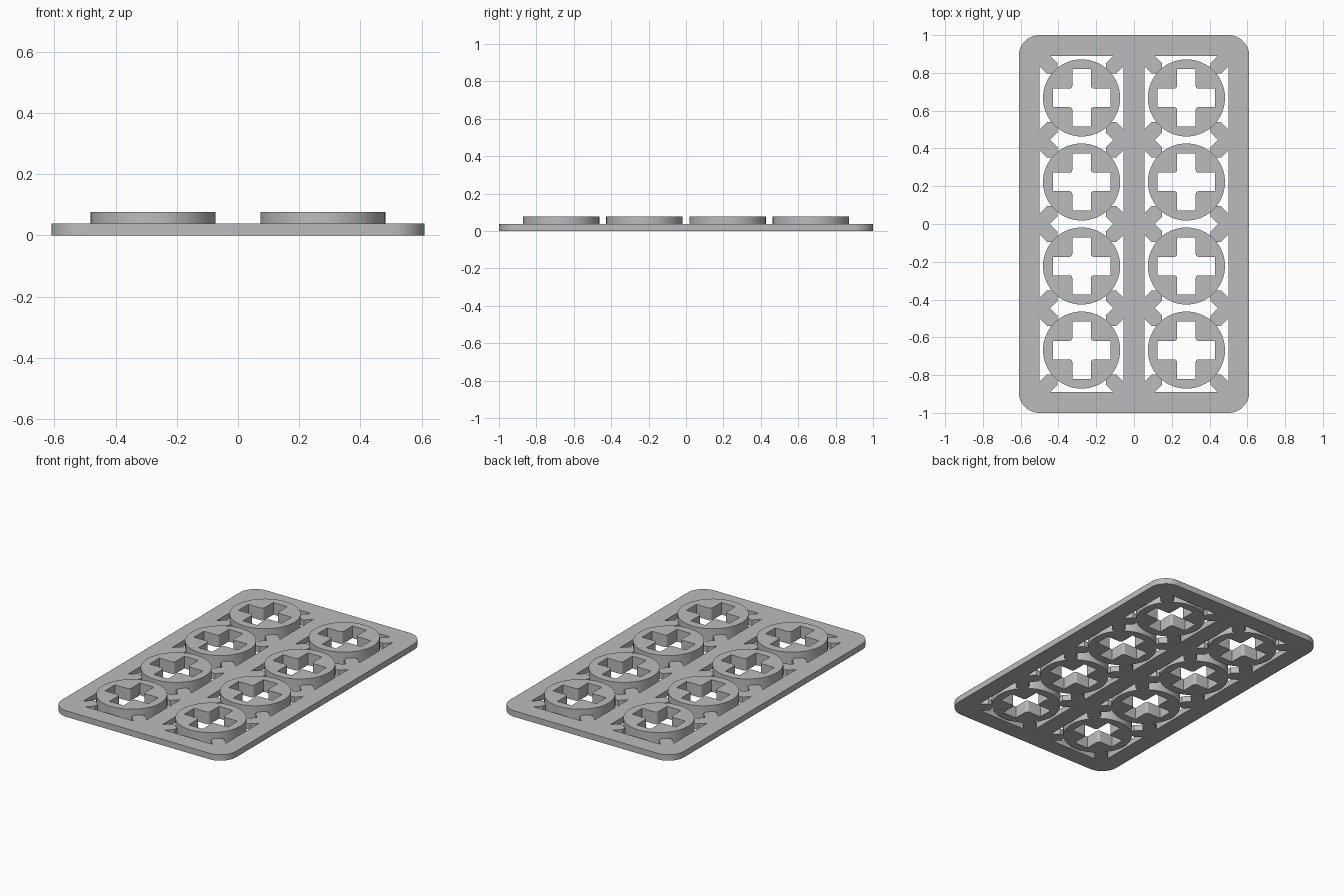
import bpy
import bmesh
from math import cos, sin, pi, tan, sqrt

cube = bpy.data.objects.get("Cube")
if cube:
    bpy.data.objects.remove(cube, do_unlink=True)

GREY = (0.5, 0.5, 0.5, 1)
mat = bpy.data.materials.new("plain grey")
mat.use_nodes = True
mat.diffuse_color = GREY
mat.node_tree.nodes["Principled BSDF"].inputs["Base Color"].default_value = GREY

CELL = 0.445              # side of one square cell
HALF = CELL / 2
RIM = 0.11                # width of border and middle bar
PLATE_H, RING_H = 0.038, 0.077
COLUMNS = [-(CELL + RIM) / 2, (CELL + RIM) / 2]
ROWS = [(i - 1.5) * CELL for i in range(4)]


def arc(cx, cy, r, start, end, n):
    return [(cx + r * cos(start + (end - start) * i / n),
             cy + r * sin(start + (end - start) * i / n)) for i in range(n + 1)]


def quarter_turns(pts):
    """Repeat a quarter outline four times around the origin."""
    out = []
    for _ in range(4):
        out += pts
        pts = [(-y, x) for x, y in pts]
    return out


def extruded(name, loops, height):
    """Solid from an outer loop and hole loops, standing on z = 0."""
    curve = bpy.data.curves.new(name, "CURVE")
    curve.dimensions = "2D"
    curve.fill_mode = "BOTH"
    curve.extrude = height / 2
    for loop in loops:
        spline = curve.splines.new("POLY")
        spline.points.add(len(loop) - 1)
        for point, (x, y) in zip(spline.points, loop):
            point.co = (x, y, 0, 1)
        spline.use_cyclic_u = True
    source = bpy.data.objects.new(name + " outline", curve)
    bpy.context.collection.objects.link(source)
    graph = bpy.context.evaluated_depsgraph_get()
    mesh = bpy.data.meshes.new_from_object(source.evaluated_get(graph))
    bpy.data.objects.remove(source, do_unlink=True)

    bm = bmesh.new()
    bm.from_mesh(mesh)
    bmesh.ops.translate(bm, verts=bm.verts, vec=(0, 0, height / 2))
    bmesh.ops.remove_doubles(bm, verts=bm.verts, dist=0.0002)
    bmesh.ops.recalc_face_normals(bm, faces=bm.faces)
    bm.to_mesh(mesh)
    bm.free()
    mesh.materials.clear()
    mesh.materials.append(mat)
    return mesh


def place(name, mesh, x=0, y=0):
    obj = bpy.data.objects.new(name, mesh)
    obj.location = (x, y, 0)
    bpy.context.collection.objects.link(obj)
    bpy.ops.object.select_all(action="DESELECT")
    obj.select_set(True)
    bpy.context.view_layer.objects.active = obj
    bpy.ops.object.shade_smooth_by_angle(angle=pi / 6)


# Diagonal spoke with an eight-sided tip, measured from a cell corner
r = 0.039
s = r * tan(pi / 8)
d = a = r * sqrt(2)
spoke = [(a, 0), (d + r, d - s), (d + r, d + s), (d + s, d + r), (d - s, d + r), (0, a)]

# Window of one column, with the spokes left standing in it
side = []
for cy in ROWS:
    lower = [(HALF - u, cy - HALF + v) for u, v in spoke]
    upper = [(HALF - u, cy + HALF - v) for u, v in reversed(spoke)]
    side += (lower[1:] if side else lower) + upper
window = side + [(-x, y) for x, y in reversed(side)]

# Plate with rounded corners
W, L, R = 0.61, 1.0, 0.11
outer = []
for i, (sx, sy) in enumerate([(1, 1), (-1, 1), (-1, -1), (1, -1)]):
    outer += arc(sx * (W - R), sy * (L - R), R, i * pi / 2, (i + 1) * pi / 2, 12)
holes = [[(x + cx, y) for x, y in window] for cx in COLUMNS]
place("frame_plate", extruded("frame_plate", [outer] + holes, PLATE_H))

# Round discs with a cross-shaped hole, inner corners softened
arm, w, c = 0.152, 0.049, 0.016
cross = quarter_turns([(arm, w)] + arc(w + c, w + c, c, 1.5 * pi, pi, 5) + [(w, arm)])
circle = arc(0, 0, 0.204, 0, 2 * pi, 64)[:-1]
disc = extruded("cross_disc", [circle, cross], RING_H)
for cx in COLUMNS:
    for cy in ROWS:
        place("cross_disc", disc, cx, cy)
